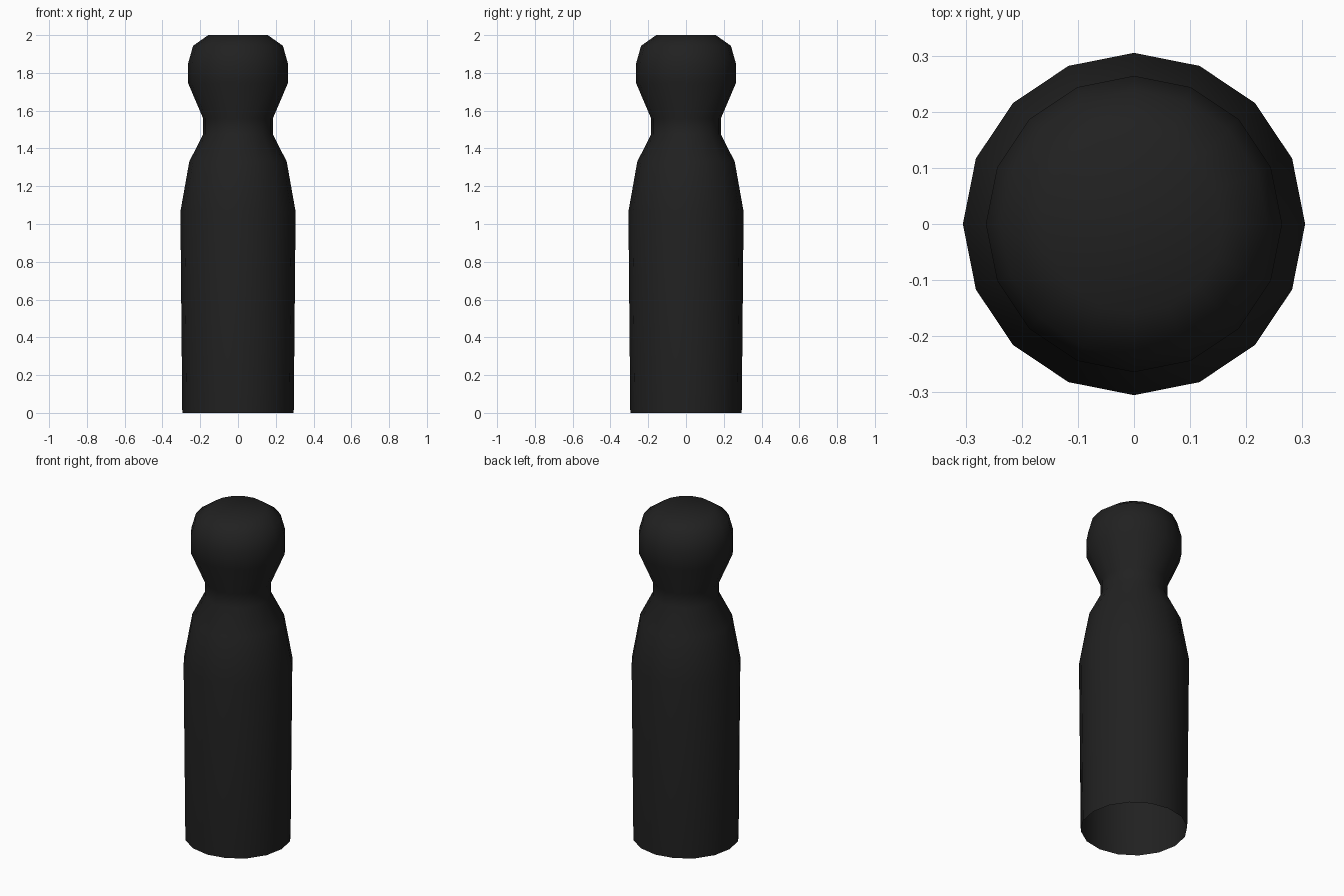
import bpy, bmesh
from math import cos, sin, tau

if "Cube" in bpy.data.objects:
    bpy.data.objects.remove(bpy.data.objects["Cube"])

SIDES = 16
# (radius, height) outline from the open base up to the crown
PROFILE = [(0.295, 0.0), (0.305, 1.065), (0.258, 1.33), (0.185, 1.475),
           (0.185, 1.56), (0.264, 1.745), (0.264, 1.85), (0.238, 1.943),
           (0.158, 2.0)]

bm = bmesh.new()
rings = [[bm.verts.new((r * cos(tau * i / SIDES), r * sin(tau * i / SIDES), z))
          for i in range(SIDES)] for r, z in PROFILE]

# Turned body walls
for low, high in zip(rings, rings[1:]):
    for i in range(SIDES):
        j = (i + 1) % SIDES
        bm.faces.new((low[i], low[j], high[j], high[i]))

# Flat crown as a fan; the base stays open
crown = bm.verts.new((0, 0, PROFILE[-1][1]))
for i in range(SIDES):
    bm.faces.new((rings[-1][i], rings[-1][(i + 1) % SIDES], crown))

for face in bm.faces:
    face.smooth = True

mesh = bpy.data.meshes.new("peg_figure")
bm.to_mesh(mesh)
bm.free()
peg = bpy.data.objects.new("peg_figure", mesh)
bpy.context.collection.objects.link(peg)

# Black finish
black = bpy.data.materials.new("black")
black.diffuse_color = (0.015, 0.015, 0.015, 1)
black.use_nodes = True
black.node_tree.nodes["Principled BSDF"].inputs["Base Color"].default_value = black.diffuse_color
mesh.materials.append(black)
